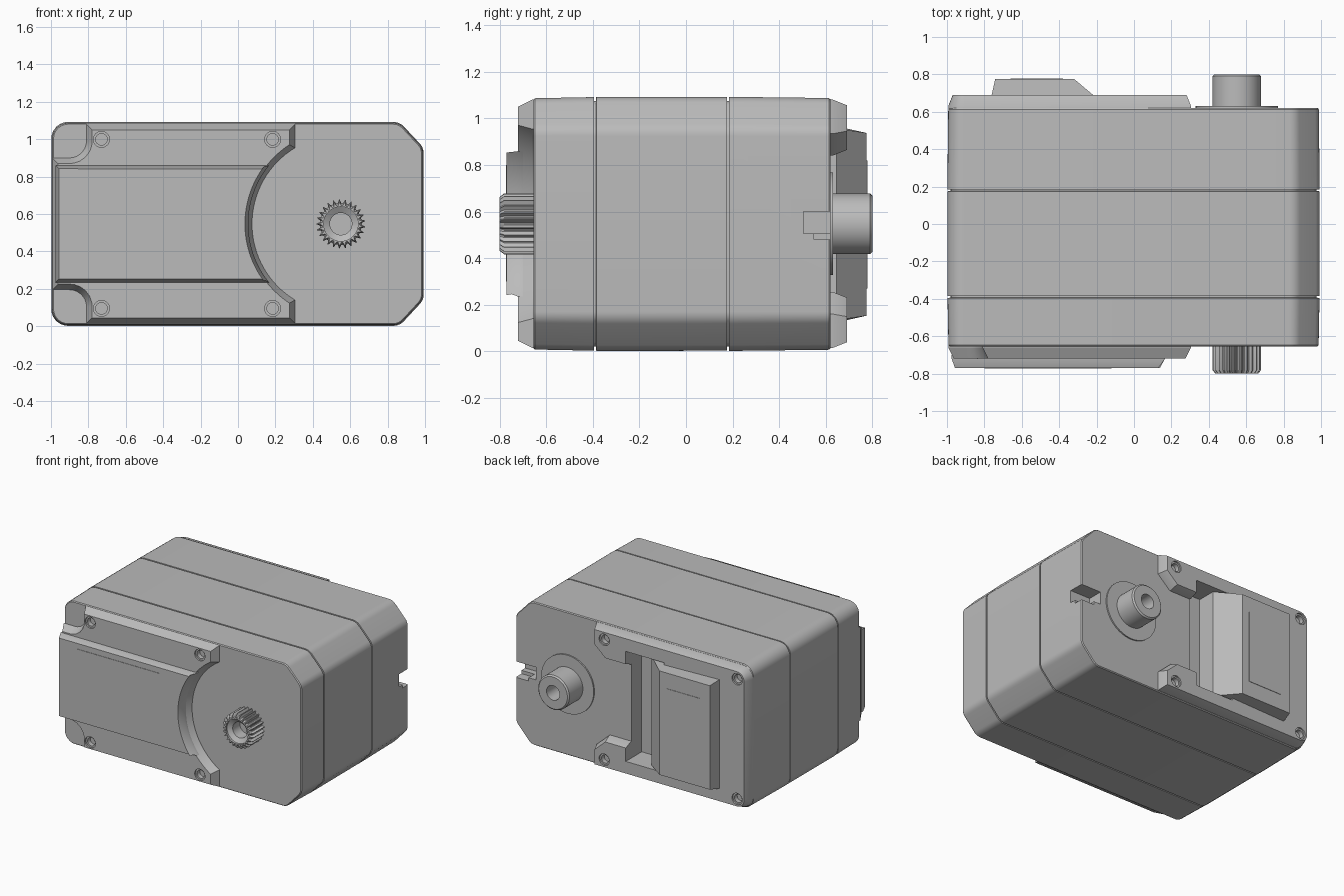
import bpy, bmesh, math
from mathutils import Vector

cube = bpy.data.objects.get("Cube")
if cube:
    bpy.data.objects.remove(cube, do_unlink=True)

grey = bpy.data.materials.new("housing grey")
grey.use_nodes = True
grey.diffuse_color = (0.5, 0.5, 0.5, 1)
grey.node_tree.nodes["Principled BSDF"].inputs["Base Color"].default_value = (0.5, 0.5, 0.5, 1)

MID = 0.547      # height of the body centre and output axis
AXIS = 0.55      # x of the output axis


def inset(pts, d):
    """Offset a counter-clockwise outline inwards."""
    out = []
    for i, p in enumerate(pts):
        a = (p - pts[i - 1]).normalized()
        b = (pts[(i + 1) % len(pts)] - p).normalized()
        na, nb = Vector((-a.y, a.x)), Vector((-b.y, b.x))
        out.append(p + (na + nb) * d / max(0.3, 1 + na.dot(nb)))
    return out


def fillet(corners, steps=6):
    """Outline from (x, z, radius) corners, rounding those with a radius."""
    pts = [Vector(c[:2]) for c in corners]
    out = []
    for i, p in enumerate(pts):
        r = corners[i][2] if len(corners[i]) > 2 else 0
        if not r:
            out.append(p)
            continue
        a = (pts[i - 1] - p).normalized()
        b = (pts[(i + 1) % len(pts)] - p).normalized()
        half = a.angle(b) / 2
        start, end = p + a * r / math.tan(half), p + b * r / math.tan(half)
        centre = p + (a + b).normalized() * r / math.sin(half)
        for k in range(steps + 1):
            v = start.lerp(end, k / steps) - centre
            out.append(centre + v.normalized() * r)
    return out


def circle(x, z, r, n=40):
    return [Vector((x + r * math.cos(math.tau * i / n), z + r * math.sin(math.tau * i / n)))
            for i in range(n)]


def finish(name, bm):
    bmesh.ops.recalc_face_normals(bm, faces=bm.faces)
    mesh = bpy.data.meshes.new(name)
    bm.to_mesh(mesh)
    bm.free()
    mesh.materials.append(grey)
    obj = bpy.data.objects.new(name, mesh)
    bpy.context.collection.objects.link(obj)
    return obj


def loft(name, outline, rings):
    """Sweep an x-z outline along y through (y, inset) rings, capped."""
    bm = bmesh.new()
    loops = [[bm.verts.new((p.x, y, p.y)) for p in inset(outline, d)] for y, d in rings]
    n = len(outline)
    for lo, hi in zip(loops, loops[1:]):
        for i in range(n):
            j = (i + 1) % n
            bm.faces.new((lo[i], lo[j], hi[j], hi[i]))
    bm.faces.new(loops[0])
    bm.faces.new(loops[-1][::-1])
    return finish(name, bm)


def rect(x0, x1, z0, z1):
    return [Vector(p) for p in ((x0, z0), (x1, z0), (x1, z1), (x0, z1))]


def cut(obj, cutter):
    cutter.hide_render = True
    mod = obj.modifiers.new("cut", "BOOLEAN")
    mod.operation, mod.solver, mod.object = "DIFFERENCE", "EXACT", cutter
    bpy.context.view_layer.objects.active = obj
    bpy.ops.object.modifier_apply(modifier=mod.name)


def remove(*cutters):
    for c in cutters:
        bpy.data.objects.remove(c, do_unlink=True)


# Three-layer housing with seam grooves and chamfered output end
shell = fillet([(-1, 0, .09), (.865, 0, .08), (.995, .14, .08),
                (.995, .955, .08), (.865, 1.094, .08), (-1, 1.094, .09)])
rings = [(-.655, .014), (-.648, .008)]
for seam in (-.39, .18):
    rings += [(seam - .005, .003), (seam - .004, .02), (seam + .004, .02), (seam + .005, .002)]
rings += [(.613, .007), (.62, .013)]
housing = loft("housing", shell, rings)


def arc(r, half):
    """Scoop around the output axis, from its low end to its high end."""
    return [(AXIS - r * math.cos(t), MID + r * math.sin(t))
            for t in (half * (k / 16 - 1) for k in range(33))]


# Front cover with scooped end and corner recesses
cover = fillet([(-.81, .015), (.305, .015)] + arc(.475, math.acos(.245 / .475)) +
               [(.305, 1.08), (-.81, 1.08), (-.81, .9, .09), (-.993, .9),
                (-.993, .195), (-.81, .195, .09)])
front_cover = loft("front_cover", cover, [(-.64, 0), (-.66, 0), (-.72, .03)])

# Raised front panel and its thin label
panel = fillet([(-.975, .235)] + arc(.495, math.asin(.312 / .495)) + [(-.975, .86)])
loft("front_panel", panel, [(-.70, 0), (-.72, 0), (-.77, .018)])
loft("front_label", rect(-.8, -.12, .3, .8), [(-.768, 0), (-.773, 0)])

# Back cover with two tabs beside an open centre
back = fillet([(-.993, .015, .085), (.305, .015), (.305, .16), (.2, .255), (.02, .255), (-.3, .255),
               (-.3, .84), (.02, .84), (.2, .84), (.305, .934), (.305, 1.08), (-.993, 1.08, .085)])
back_cover = loft("back_cover", back, [(.61, 0), (.63, 0), (.69, .024)])

# Cable slot, cut through cover and housing
slot = loft("slot_cutter", rect(-.3, .02, .13, .96), [(.5, 0), (.9, 0)])
cut(housing, slot)
cut(back_cover, slot)

# Cable notch in the output end, with a shallow step
notch = loft("notch_cutter", rect(.82, 1.1, .505, .6), [(.505, 0), (.7, 0)])
step = loft("step_cutter", rect(.88, 1.1, .48, .52), [(.55, 0), (.7, 0)])
cut(housing, notch)
cut(housing, step)
remove(slot, notch, step)

# Screw holes, front and back
for obj, xs, face, way in ((front_cover, (-.73, .185), -.72, 1), (back_cover, (-.91, .2), .69, -1)):
    for x in xs:
        for z in (MID - .452, MID + .452):
            hole = loft("hole_cutter", circle(x, z, .043, 24),
                        [(face - .02 * way, 0), (face + .012 * way, 0),
                         (face + .012 * way, .012), (face + .045 * way, .012)])
            cut(obj, hole)
            remove(hole)

# Raised back cable cover with a sloped side
bm = bmesh.new()
profile = [(-.762, .5), (-.762, .685), (-.742, .775), (-.32, .775), (-.165, .645), (-.165, .5)]
low, high = [], []
for x, y in profile:
    taper = .02 * max(0, (y - .685) / .09)
    low.append(bm.verts.new((x, y, .133 + taper)))
    high.append(bm.verts.new((x, y, .957 - taper)))
for i in range(len(profile)):
    j = (i + 1) % len(profile)
    bm.faces.new((low[i], low[j], high[j], high[i]))
bm.faces.new(low)
bm.faces.new(high)
finish("cable_cover", bm)
loft("back_label", rect(-.66, -.38, .27, .82), [(.773, 0), (.778, 0)])

# Toothed output shaft with stepped bore
teeth = 25
gear = []
for i in range(teeth):
    for frac, r in ((0, .111), (.2, .113), (.45, .131), (.55, .131), (.8, .113)):
        t = math.tau * (i + frac) / teeth
        gear.append(Vector((AXIS + r * math.cos(t), MID + r * math.sin(t))))


def taper_gear(obj, y_end, size):
    for v in obj.data.vertices:
        if v.co.y < y_end:
            v.co.x = AXIS + (v.co.x - AXIS) * size
            v.co.z = MID + (v.co.z - MID) * size


output = loft("output_spline", gear, [(-.64, 0), (-.78, 0), (-.8, 0)])
taper_gear(output, -.79, .88)
bore = loft("bore_cutter", circle(AXIS, MID, .092),
            [(-.82, 0), (-.785, 0), (-.765, .033), (-.68, .033)])
cut(output, bore)
remove(bore)

# Plain rear shaft on a thin washer
loft("rear_washer", circle(AXIS, MID, .22, 64), [(.61, 0), (.63, 0)])
rear = loft("rear_shaft", circle(AXIS, MID, .13, 48), [(.61, 0), (.79, 0), (.8, .01)])
bore = loft("bore_cutter", circle(AXIS, MID, .055, 32), [(.66, 0), (.82, 0)])
cut(rear, bore)
remove(bore)

# Smooth curved walls, keep real edges crisp
bpy.ops.object.select_all(action="DESELECT")
for obj in bpy.context.collection.objects:
    if obj.type == "MESH":
        obj.select_set(True)
        bpy.context.view_layer.objects.active = obj
bpy.ops.object.shade_smooth_by_angle(angle=math.radians(25))
